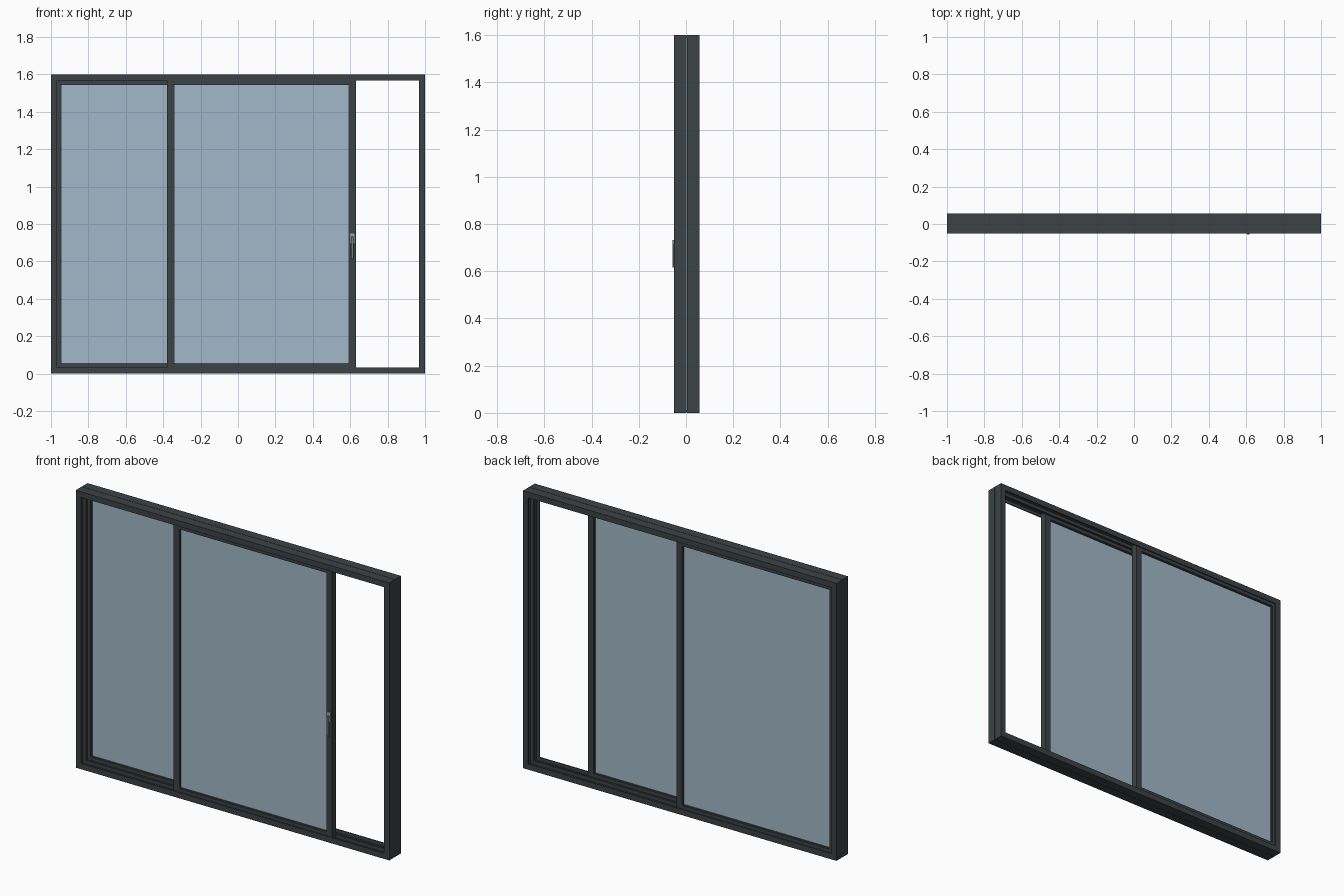
import bpy, bmesh

if "Cube" in bpy.data.objects:
    bpy.data.objects.remove(bpy.data.objects["Cube"])


def material(name, color):
    m = bpy.data.materials.new(name)
    m.diffuse_color = (*color, 1)
    m.use_nodes = True
    m.node_tree.nodes["Principled BSDF"].inputs["Base Color"].default_value = m.diffuse_color
    return m


DARK = material("dark_metal", (0.045, 0.055, 0.06))
GLASS = material("pale_blue_glass", (0.36, 0.48, 0.58))
STEEL = material("brushed_steel", (0.35, 0.37, 0.38))


def finish(name, bm, mat):
    bmesh.ops.recalc_face_normals(bm, faces=bm.faces)
    me = bpy.data.meshes.new(name)
    bm.to_mesh(me)
    bm.free()
    me.materials.append(mat)
    ob = bpy.data.objects.new(name, me)
    bpy.context.collection.objects.link(ob)
    return ob


def mitred_frame(name, x0, x1, z0, z1, profile):
    """Sweep a closed (inset, y) profile around a rectangle."""
    bm = bmesh.new()
    rings = []
    for cx, cz, sx, sz in ((x0, z0, 1, 1), (x1, z0, -1, 1),
                           (x1, z1, -1, -1), (x0, z1, 1, -1)):
        rings.append([bm.verts.new((cx + sx * d, y, cz + sz * d)) for d, y in profile])
    n = len(profile)
    for i in range(4):
        a, b = rings[i], rings[(i + 1) % 4]
        for j in range(n):
            k = (j + 1) % n
            bm.faces.new((a[j], a[k], b[k], b[j]))
    return finish(name, bm, DARK)


def box(name, x0, x1, y0, y1, z0, z1, mat, bevel=0):
    bm = bmesh.new()
    bmesh.ops.create_cube(bm, size=1)
    for v in bm.verts:
        v.co = ((x0 + x1) / 2 + v.co.x * (x1 - x0),
                (y0 + y1) / 2 + v.co.y * (y1 - y0),
                (z0 + z1) / 2 + v.co.z * (z1 - z0))
    if bevel:
        bmesh.ops.bevel(bm, geom=bm.edges[:], offset=bevel, segments=1, affect='EDGES')
    return finish(name, bm, mat)


H = 1.6
LIP, FLOOR, WALL = 0.033, 0.014, 0.006


# Outer frame: two U-channel tracks side by side with a fine seam
def track(name, y0, y1):
    mitred_frame(name, -1, 1, 0, H, [
        (0, y0), (LIP, y0), (LIP, y0 + WALL), (FLOOR, y0 + WALL),
        (FLOOR, y1 - WALL), (LIP, y1 - WALL), (LIP, y1), (0, y1)])


track("front_track_frame", -0.05, 0.002)
track("back_track_frame", 0.004, 0.057)
box("seam_filler_top", -0.997, 0.997, 0.0015, 0.0045, H - 0.012, H - 0.003, DARK)
box("seam_filler_bottom", -0.997, 0.997, 0.0015, 0.0045, 0.003, 0.012, DARK)


# Sash: border with a stepped glazing bead, plus its pane
def sash(name, x0, x1, y0, y1):
    z0, z1, w = 0.016, H - 0.016, 0.036
    mitred_frame(name + "_sash", x0, x1, z0, z1, [
        (0, y0), (w, y0), (w, y0 + 0.004), (w + 0.004, y0 + 0.006),
        (w + 0.004, y1 - 0.006), (w, y1 - 0.004), (w, y1), (0, y1)])
    g = w + 0.002
    box(name + "_glass", x0 + g, x1 - g, y0 + 0.011, y1 - 0.011, z0 + g, z1 - g, GLASS)


sash("sliding", -0.38, 0.63, -0.043, -0.005)
sash("fixed", -0.985, 0.025, 0.011, 0.05)

# Handle on the leading stile
box("handle_plate", 0.599, 0.623, -0.047, -0.042, 0.695, 0.75, STEEL, 0.001)
box("handle_neck", 0.605, 0.617, -0.053, -0.046, 0.715, 0.73, STEEL)
box("handle_lever", 0.605, 0.617, -0.057, -0.051, 0.615, 0.732, STEEL, 0.0015)
